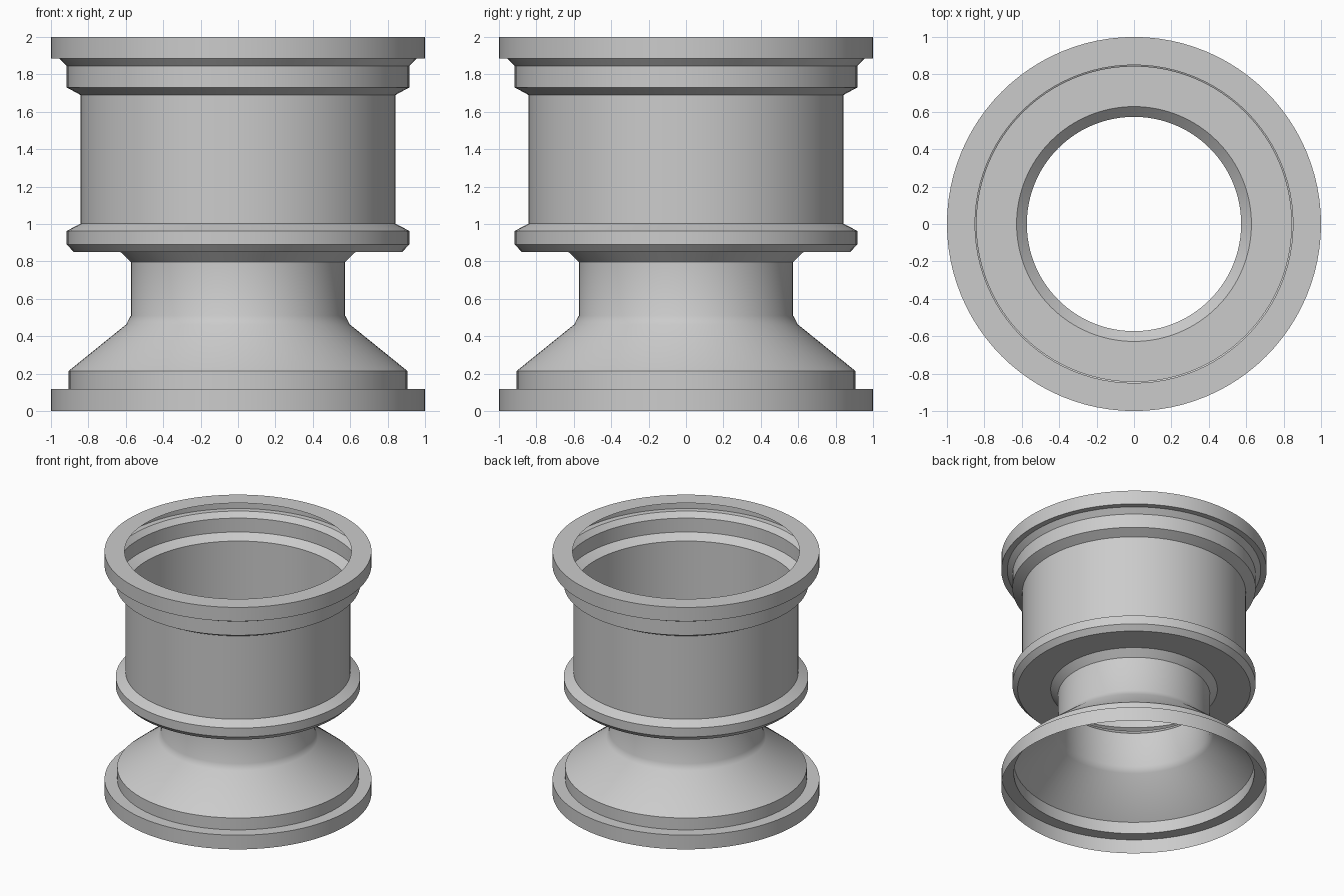
import bpy
import bmesh
import math

if "Cube" in bpy.data.objects:
    bpy.data.objects.remove(bpy.data.objects["Cube"])

SEGMENTS = 96

grey = bpy.data.materials.new("light_grey")
grey.diffuse_color = (0.6, 0.6, 0.6, 1.0)
grey.use_nodes = True
grey.node_tree.nodes["Principled BSDF"].inputs["Base Color"].default_value = grey.diffuse_color


def lathe(name, profile):
    """Spin a bottom-to-top (radius, height) profile into a thin open shell."""
    bm = bmesh.new()
    rings = []
    for r, z in profile:
        rings.append([bm.verts.new((r * math.cos(math.tau * i / SEGMENTS),
                                    r * math.sin(math.tau * i / SEGMENTS), z))
                      for i in range(SEGMENTS)])
    for low, high in zip(rings, rings[1:]):
        for i in range(SEGMENTS):
            j = (i + 1) % SEGMENTS
            bm.faces.new((low[i], low[j], high[j], high[i]))
    mesh = bpy.data.meshes.new(name)
    bm.to_mesh(mesh)
    bm.free()
    mesh.materials.append(grey)
    obj = bpy.data.objects.new(name, mesh)
    bpy.context.collection.objects.link(obj)
    bpy.ops.object.select_all(action='DESELECT')
    obj.select_set(True)
    bpy.context.view_layer.objects.active = obj
    bpy.ops.object.shade_smooth_by_angle(angle=math.radians(35))


# Bottom flange with its step
lathe("bottom_flange", [(1.0, 0.0), (1.0, 0.117), (0.905, 0.117), (0.905, 0.215)])
# Flared skirt running up into the narrow neck
lathe("neck", [(0.905, 0.215), (0.598, 0.463), (0.573, 0.51),
               (0.573, 0.797), (0.628, 0.85)])
# Flat floor and bevelled collar under the barrel
lathe("lower_collar", [(0.628, 0.85), (0.877, 0.85), (0.916, 0.89),
                       (0.916, 0.963), (0.842, 1.002)])
# Straight barrel wall
lathe("barrel", [(0.842, 1.002), (0.842, 1.69)])
# Stepped bead seat above the barrel
lathe("upper_collar", [(0.842, 1.69), (0.916, 1.73), (0.916, 1.845), (0.955, 1.885)])
# Top flange with inward lip
lathe("top_flange", [(0.955, 1.885), (1.0, 1.885), (1.0, 2.0), (0.85, 2.0)])
